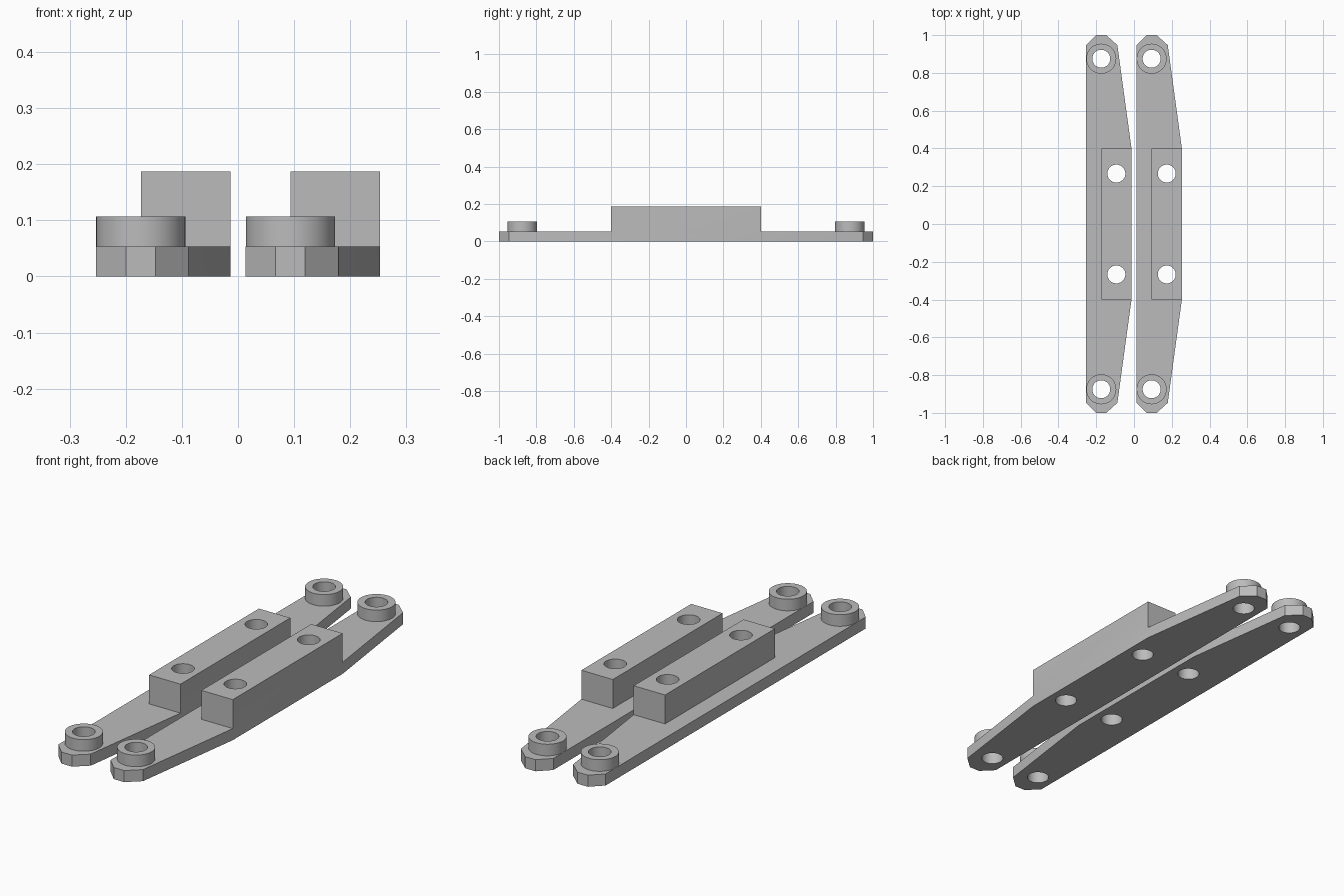
import bpy, bmesh, math

if "Cube" in bpy.data.objects:
    bpy.data.objects.remove(bpy.data.objects["Cube"])

SPACING = 0.2667                      # distance between the two arms
X0, X1 = -0.2533, -0.0133             # sides of the left arm
XB = -0.1733                          # boss centre and inner side of the block
PLATE_TOP, BOSS_TOP, BLOCK_TOP = 0.0533, 0.1067, 0.1867
BOSS_Y, HOLE_Y = 0.875, 0.267
BOSS_R, HOLE_R = 0.08, 0.0475

grey = bpy.data.materials.new("light grey")
grey.diffuse_color = (0.5, 0.5, 0.5, 1)
grey.use_nodes = True
grey.node_tree.nodes["Principled BSDF"].inputs["Base Color"].default_value = grey.diffuse_color


def prism(name, outline, z0, z1):
    """Solid with a flat outline (counter-clockwise) between two heights."""
    bm = bmesh.new()
    low = [bm.verts.new((x, y, z0)) for x, y in outline]
    top = [bm.verts.new((x, y, z1)) for x, y in outline]
    bm.faces.new(low[::-1])
    bm.faces.new(top)
    n = len(outline)
    for i in range(n):
        j = (i + 1) % n
        bm.faces.new((low[i], low[j], top[j], top[i]))
    mesh = bpy.data.meshes.new(name)
    bm.to_mesh(mesh)
    bm.free()
    mesh.materials.append(grey)
    ob = bpy.data.objects.new(name, mesh)
    bpy.context.collection.objects.link(ob)
    return ob


def circle(cx, cy, r, n=48):
    return [(cx + r * math.cos(2 * math.pi * i / n),
             cy + r * math.sin(2 * math.pi * i / n)) for i in range(n)]


def combine(target, tool, operation):
    """Boolean the tool into the target, then discard the tool."""
    bpy.context.view_layer.objects.active = target
    mod = target.modifiers.new("join", 'BOOLEAN')
    mod.operation = operation
    mod.solver = 'EXACT'
    mod.object = tool
    bpy.ops.object.modifier_apply(modifier=mod.name)
    bpy.data.objects.remove(tool)


# tapered base plate with chamfered ends
front = [(X0, -0.947), (-0.2, -1.0), (-0.147, -1.0), (-0.088, -0.947), (X1, -0.4)]
outline = front + [(x, -y) for x, y in reversed(front)]
arm = prism("left_arm", outline, 0, PLATE_TOP)

# raised block on the outer side
block = prism("block", [(XB, -0.4), (X1, -0.4), (X1, 0.4), (XB, 0.4)],
              PLATE_TOP, BLOCK_TOP)
combine(arm, block, 'UNION')

for s in (-1, 1):
    # round boss near each end
    boss = prism("boss", circle(XB, s * BOSS_Y, BOSS_R - 0.0005), PLATE_TOP, BOSS_TOP)
    combine(arm, boss, 'UNION')
    # through holes in boss and block
    for x, y in ((XB, BOSS_Y), ((XB + X1) / 2, HOLE_Y)):
        combine(arm, prism("hole_cutter", circle(x, s * y, HOLE_R), -0.1, 0.3),
                'DIFFERENCE')

# smooth round walls, keep hard edges
bpy.ops.object.select_all(action='DESELECT')
arm.select_set(True)
bpy.context.view_layer.objects.active = arm
bpy.ops.object.shade_smooth_by_angle(angle=math.radians(25))

# identical second arm
right = bpy.data.objects.new("right_arm", arm.data.copy())
bpy.context.collection.objects.link(right)
right.location.x = SPACING
